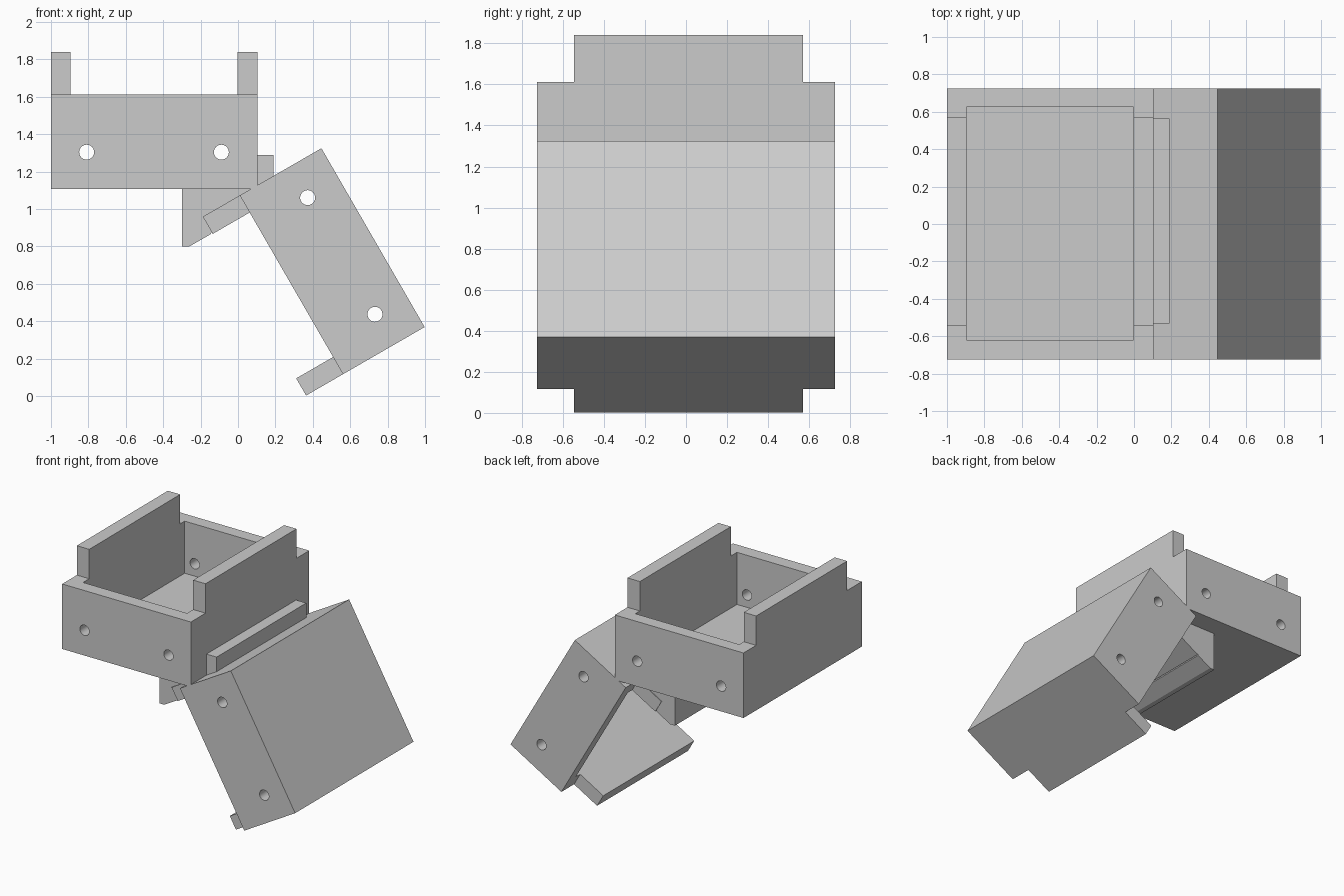
import bpy, bmesh, math
from mathutils import Matrix, Vector

default = bpy.data.objects.get("Cube")
if default:
    bpy.data.objects.remove(default, do_unlink=True)

grey = bpy.data.materials.new("light grey")
grey.use_nodes = True
COLOUR = (0.6, 0.6, 0.6, 1)
grey.diffuse_color = COLOUR
grey.node_tree.nodes["Principled BSDF"].inputs["Base Color"].default_value = COLOUR

# Tray dimensions, measured from the centre of its underside
HALF_X, HALF_Y = 0.552, 0.725
RIM, TAB_TOP, FLOOR = 0.504, 0.732, 0.1
INNER_X = 0.446
INNER_Y = (-0.62, 0.625)
TAB_Y = (-0.545, 0.57)
HOLE_X, HOLE_Z, HOLE_R = 0.36, 0.196, 0.04


def make_object(name, bm):
    bmesh.ops.recalc_face_normals(bm, faces=bm.faces)
    mesh = bpy.data.meshes.new(name)
    bm.to_mesh(mesh)
    bm.free()
    mesh.materials.append(grey)
    obj = bpy.data.objects.new(name, mesh)
    bpy.context.collection.objects.link(obj)
    return obj


def box(name, low, high):
    low, high = Vector(low), Vector(high)
    bm = bmesh.new()
    bmesh.ops.create_cube(bm, size=1, matrix=Matrix.Translation((low + high) / 2)
                          @ Matrix.Diagonal((*(high - low), 1)))
    return make_object(name, bm)


def rod(name, x, z, radius, length):
    bm = bmesh.new()
    bmesh.ops.create_cone(bm, cap_ends=True, segments=32, radius1=radius,
                          radius2=radius, depth=length,
                          matrix=Matrix.Translation((x, 0, z))
                          @ Matrix.Rotation(math.pi / 2, 4, 'X'))
    return make_object(name, bm)


def cut(target, cutter):
    mod = target.modifiers.new("cut", 'BOOLEAN')
    mod.operation, mod.solver, mod.object = 'DIFFERENCE', 'EXACT', cutter
    bpy.context.view_layer.objects.active = target
    bpy.ops.object.modifier_apply(modifier=mod.name)
    bpy.data.objects.remove(cutter, do_unlink=True)


# Upper tray: hollow box with a raised tab at each end
upper = box("upper_tray", (-HALF_X, -HALF_Y, 0), (HALF_X, HALF_Y, TAB_TOP))
cut(upper, box("front_notch", (-1, -1, RIM), (1, TAB_Y[0], 1)))
cut(upper, box("back_notch", (-1, TAB_Y[1], RIM), (1, 1, 1)))
cut(upper, box("cavity", (-INNER_X, INNER_Y[0], FLOOR), (INNER_X, INNER_Y[1], 1)))

# Screw holes through the front and back walls
for side in (-1, 1):
    cut(upper, rod("hole", side * HOLE_X, HOLE_Z, HOLE_R, 2))

bpy.ops.object.select_all(action='DESELECT')
upper.select_set(True)
bpy.context.view_layer.objects.active = upper
bpy.ops.object.shade_smooth_by_angle(angle=math.radians(30))
upper.location = (-0.449, 0, 1.108)

# Lower tray: the same tray, tipped over
lower = bpy.data.objects.new("lower_tray", upper.data.copy())
bpy.context.collection.objects.link(lower)
lower.location = (0.722, 0, 0.847)
lower.rotation_euler.y = math.radians(-120)

# Joining block between the trays, extruded along y
profile = [(-0.3, 1.15), (-0.3, 0.8), (-0.26, 0.8), (-0.145, 0.866),
           (-0.13, 0.91), (0.19, 1.09), (0.19, 1.29), (0.05, 1.29), (0.05, 1.15)]
bm = bmesh.new()
face = bm.faces.new([bm.verts.new((x, -0.533, z)) for x, z in profile])
side = bmesh.ops.extrude_face_region(bm, geom=[face])
bmesh.ops.translate(bm, vec=(0, 1.098, 0),
                    verts=[v for v in side["geom"] if isinstance(v, bmesh.types.BMVert)])
make_object("joining_block", bm)
